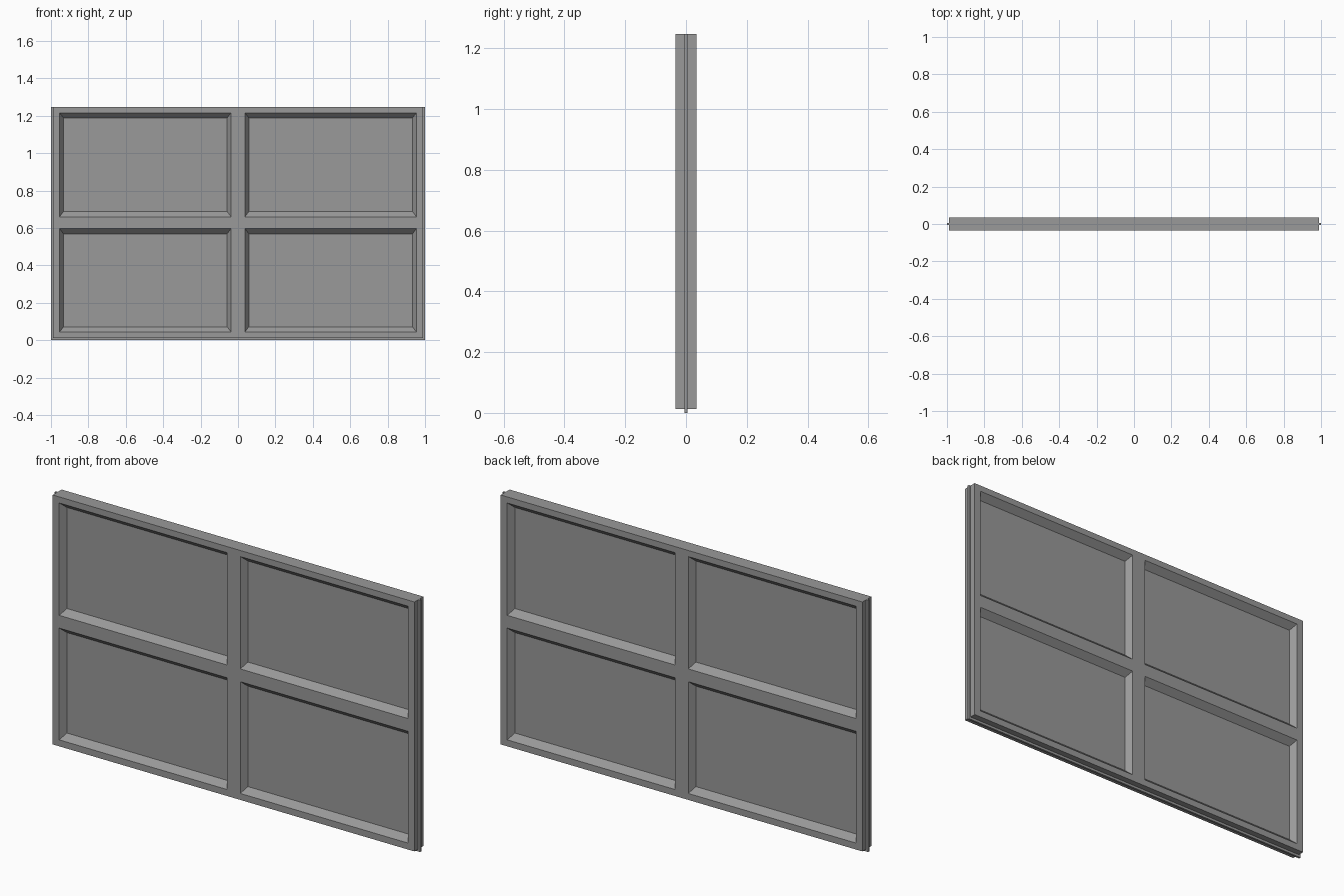
import bpy, bmesh

cube = bpy.data.objects.get("Cube")
if cube:
    bpy.data.objects.remove(cube, do_unlink=True)

grey = bpy.data.materials.new("mid grey")
grey.use_nodes = True
colour = (0.32, 0.32, 0.32, 1)
grey.diffuse_color = colour
grey.node_tree.nodes["Principled BSDF"].inputs["Base Color"].default_value = colour

HALF = 0.035      # half thickness of the frame
PANEL = 0.005     # half thickness of the sunk panels and the tongue
BEVEL_X, BEVEL_Z = 0.021, 0.028
XS = [-0.99, -0.954, -0.037, 0.037, 0.954, 0.99]
ZS = [0.012, 0.044, 0.597, 0.66, 1.216, 1.246]


def add_object(name, bm):
    bmesh.ops.recalc_face_normals(bm, faces=bm.faces)
    mesh = bpy.data.meshes.new(name)
    bm.to_mesh(mesh)
    bm.free()
    mesh.materials.append(grey)
    obj = bpy.data.objects.new(name, mesh)
    bpy.context.collection.objects.link(obj)
    return obj


# Front half of the panelled frame: a grid whose odd cells sink into panels
bm = bmesh.new()
grid = [[bm.verts.new((x, -HALF, z)) for z in ZS] for x in XS]
for i in range(len(XS) - 1):
    for j in range(len(ZS) - 1):
        ring = [grid[i][j], grid[i + 1][j], grid[i + 1][j + 1], grid[i][j + 1]]
        if i % 2 == 0 or j % 2 == 0:
            bm.faces.new(ring)
            continue
        signs = [(1, 1), (-1, 1), (-1, -1), (1, -1)]
        inner = [bm.verts.new((v.co.x + sx * BEVEL_X, -PANEL, v.co.z + sz * BEVEL_Z))
                 for v, (sx, sz) in zip(ring, signs)]
        bm.faces.new(inner)
        for k in range(4):
            n = (k + 1) % 4
            bm.faces.new((ring[k], ring[n], inner[n], inner[k]))

# Outer sides run back to the middle plane
rim = [e for e in bm.edges if e.is_boundary]
side = bmesh.ops.extrude_edge_only(bm, edges=rim)["geom"]
for v in side:
    if isinstance(v, bmesh.types.BMVert):
        v.co.y = 0
frame = add_object("panelled_frame", bm)
mirror = frame.modifiers.new("back half", 'MIRROR')
mirror.use_axis = (False, True, False)
mirror.use_clip = True


# Thin tongue along both sides and the bottom
def tongue(name, x0, x1, z0, z1):
    bm = bmesh.new()
    bmesh.ops.create_cube(bm, size=1)
    for v in bm.verts:
        v.co = (x1 if v.co.x > 0 else x0,
                PANEL if v.co.y > 0 else -PANEL,
                z1 if v.co.z > 0 else z0)
    add_object(name, bm)


tongue("bottom_tongue", -1, 1, 0, ZS[0])
tongue("left_tongue", XS[-1], 1, ZS[0], ZS[-1])
tongue("right_tongue", -1, XS[0], ZS[0], ZS[-1])

# Fix the facing of the open half shell so that its front points outwards
mesh = frame.data
if mesh.polygons[0].normal.y > 0:
    mesh.flip_normals()
